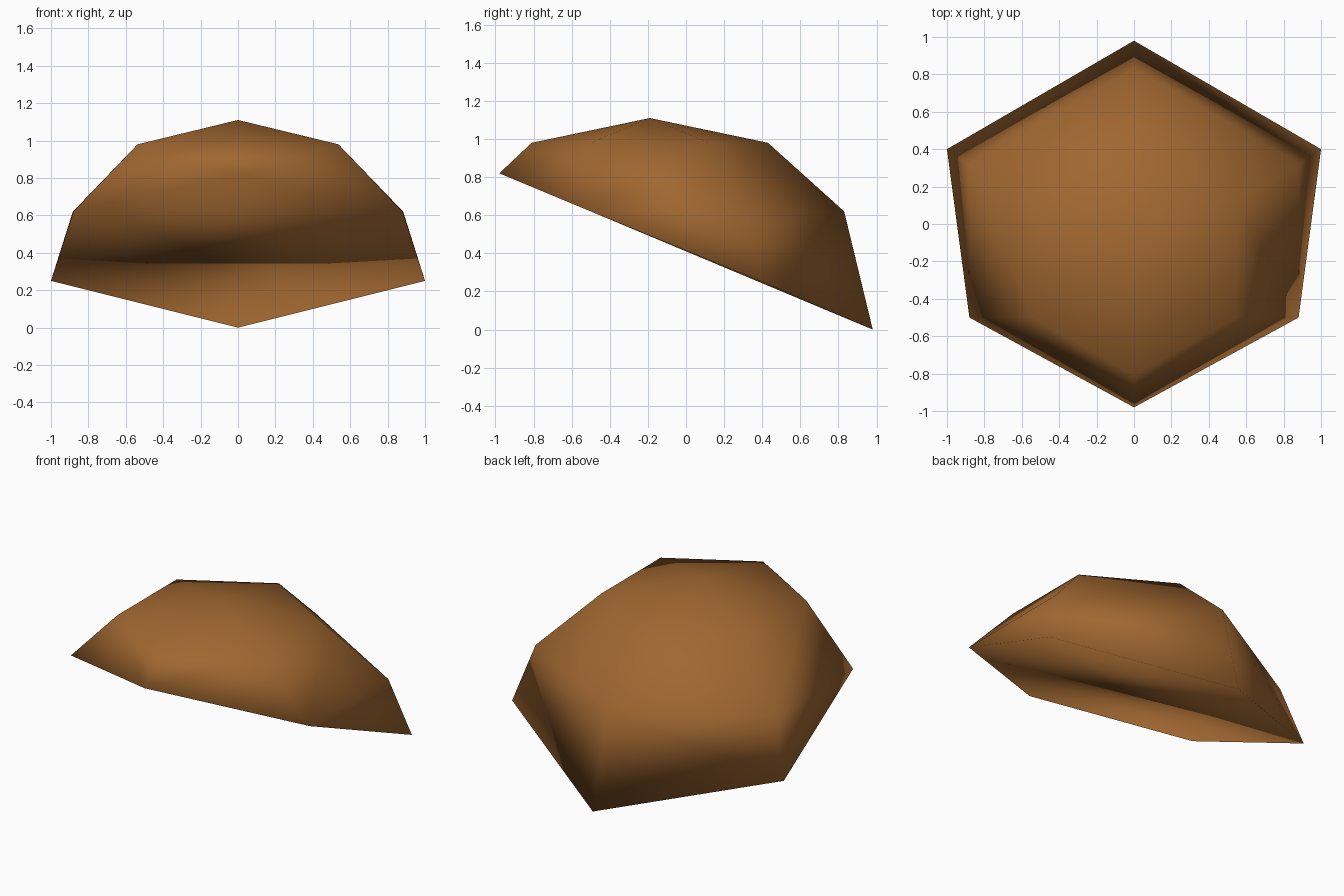
import bpy
import bmesh
from math import cos, sin, radians, hypot

default = bpy.data.objects.get("Cube")
if default:
    bpy.data.objects.remove(default, do_unlink=True)

CENTRE_Y = -0.19


def ring(radius, z, angles):
    """Points on a hexagonal ring; 90 degrees is the back."""
    return [(radius * cos(radians(a)), CENTRE_Y + radius * sin(radians(a)), z)
            for a in angles]


def mirrored(x, y, z):
    return [(x, y, z), (-x, y, z)]


# Dome: apex, full upper hexagon, rear half of the lower hexagon
points = [(0, CENTRE_Y, 1.11)]
points += ring(0.62, 0.98, range(30, 390, 60))
points += ring(1.02, 0.62, (30, 90, 150))

# Slanted rim, high at the front and touching the ground at the back
points += [(0, -0.98, 0.82), (0, 0.98, 0)]
points += mirrored(0.88, -0.50, 0.62)
points += mirrored(1.00, 0.40, 0.25)

# Closed faceted shell with a flat slanted underside
bm = bmesh.new()
for p in points:
    bm.verts.new(p)
bmesh.ops.convex_hull(bm, input=bm.verts)
bmesh.ops.dissolve_limit(bm, angle_limit=radians(2), verts=bm.verts, edges=bm.edges)
bmesh.ops.recalc_face_normals(bm, faces=bm.faces)
for f in bm.faces:
    f.smooth = True

mesh = bpy.data.meshes.new("slanted_dome")
bm.to_mesh(mesh)
bm.free()

# Single warm brown colour
brown = bpy.data.materials.new("warm_brown")
brown.use_nodes = True
colour = (0.35, 0.135, 0.03, 1)
brown.diffuse_color = colour
brown.node_tree.nodes["Principled BSDF"].inputs["Base Color"].default_value = colour
mesh.materials.append(brown)

dome = bpy.data.objects.new("slanted_dome", mesh)
bpy.context.collection.objects.link(dome)
